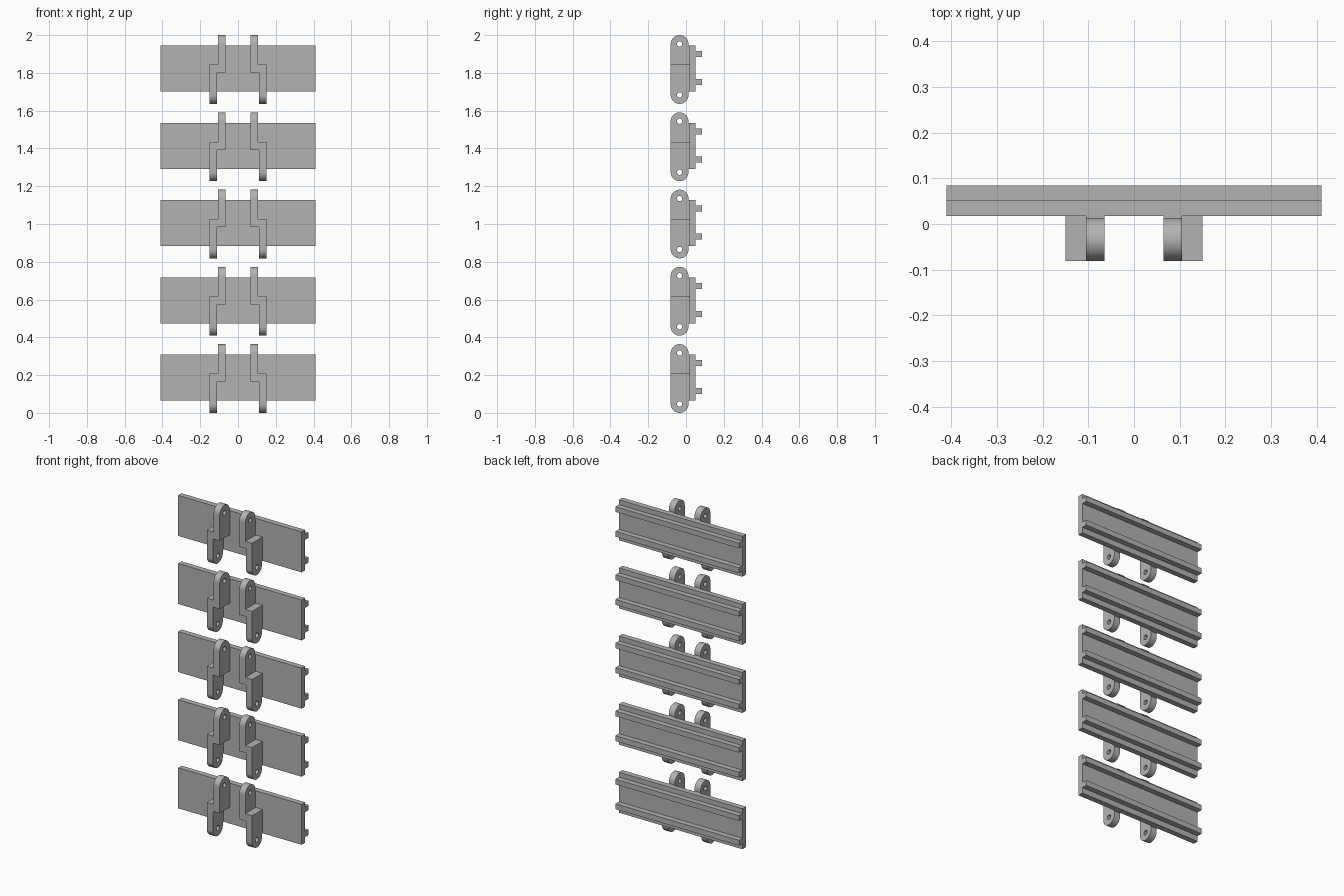
import bpy, bmesh, math
from mathutils import Vector

if "Cube" in bpy.data.objects:
    bpy.data.objects.remove(bpy.data.objects["Cube"])

LINKS, PITCH, HEIGHT = 5, 0.409, 0.364
PIN_Y, RADIUS, HOLE = -0.034, 0.047, 0.014
PLATE_LOW, PLATE_HIGH = 0.065, 0.308
PLATE_FRONT, PLATE_BACK, RIB_BACK = 0.018, 0.051, 0.084
HALF_WIDTH = 0.41

steel = bpy.data.materials.new("grey steel")
steel.use_nodes = True
steel.diffuse_color = (0.45, 0.45, 0.45, 1)
steel.node_tree.nodes["Principled BSDF"].inputs["Base Color"].default_value = (0.45, 0.45, 0.45, 1)


def prism(name, points, sweep):
    """Solid made by sweeping a closed 3D outline along a vector."""
    bm = bmesh.new()
    face = bm.faces.new([bm.verts.new(p) for p in points])
    new = bmesh.ops.extrude_face_region(bm, geom=[face])["geom"]
    bmesh.ops.translate(bm, vec=Vector(sweep),
                        verts=[v for v in new if isinstance(v, bmesh.types.BMVert)])
    bmesh.ops.recalc_face_normals(bm, faces=bm.faces)
    mesh = bpy.data.meshes.new(name)
    bm.to_mesh(mesh)
    bm.free()
    mesh.materials.append(steel)
    obj = bpy.data.objects.new(name, mesh)
    bpy.context.collection.objects.link(obj)
    return obj


def arc(z, radius, start, end, steps):
    angles = [math.radians(start + (end - start) * i / steps) for i in range(steps + 1)]
    return [(PIN_Y + radius * math.cos(a), z + radius * math.sin(a)) for a in angles]


def activate(obj):
    bpy.ops.object.select_all(action='DESELECT')
    obj.select_set(True)
    bpy.context.view_layer.objects.active = obj


def boolean(obj, cutter, operation):
    mod = obj.modifiers.new("cut", 'BOOLEAN')
    mod.object, mod.operation, mod.solver = cutter, operation, 'EXACT'
    activate(obj)
    bpy.ops.object.modifier_apply(modifier=mod.name)
    bpy.data.objects.remove(cutter)


# Backing plate with two ribs, one continuous section
section = [(PLATE_FRONT, PLATE_LOW), (PLATE_BACK, PLATE_LOW)]
for low, high in ((0.099, 0.131), (0.248, 0.279)):
    section += [(PLATE_BACK, low), (RIB_BACK, low), (RIB_BACK, high), (PLATE_BACK, high)]
section += [(PLATE_BACK, PLATE_HIGH), (PLATE_FRONT, PLATE_HIGH)]
plate = prism("ribbed_plate_1", [(-HALF_WIDTH, y, z) for y, z in section], (2 * HALF_WIDTH, 0, 0))

# Hinge arm: round-ended bar with a foot against the plate
pins = (RADIUS, HEIGHT - RADIUS)
edge = PIN_Y + RADIUS
side = arc(pins[0], RADIUS, -180, 0, 24)
side += [(edge, PLATE_LOW), (PLATE_FRONT, PLATE_LOW), (PLATE_FRONT, PLATE_HIGH), (edge, PLATE_HIGH)]
side += arc(pins[1], RADIUS, 0, 180, 24)
arms = prism("hinge_arms_1", [(0.04, y, z) for y, z in side], (0.14, 0, 0))

# Stepped front outline
step = [(0.11, -0.1), (0.15, -0.1), (0.15, 0.208), (0.105, 0.208),
        (0.105, 0.5), (0.065, 0.5), (0.065, 0.165), (0.11, 0.165)]
boolean(arms, prism("step_cutter", [(x, -0.2, z) for x, z in step], (0, 0.4, 0)), 'INTERSECT')

# Pin holes
for z in pins:
    circle = arc(z, HOLE, 0, 345, 23)
    boolean(arms, prism("pin_cutter", [(0, y, h) for y, h in circle], (0.3, 0, 0)), 'DIFFERENCE')

activate(arms)
bpy.ops.object.shade_smooth_by_angle(angle=math.radians(30))

# Repeat the link up the stack
for i in range(LINKS):
    for part in (plate, arms):
        obj = part
        if i:
            obj = part.copy()
            obj.name = part.name[:-1] + str(i + 1)
            bpy.context.collection.objects.link(obj)
        obj.location.z = i * PITCH
        if part is arms:
            obj.modifiers.new("other side", 'MIRROR').use_axis[0] = True
            if i:
                while len(obj.modifiers) > 1:
                    obj.modifiers.remove(obj.modifiers[-1])
